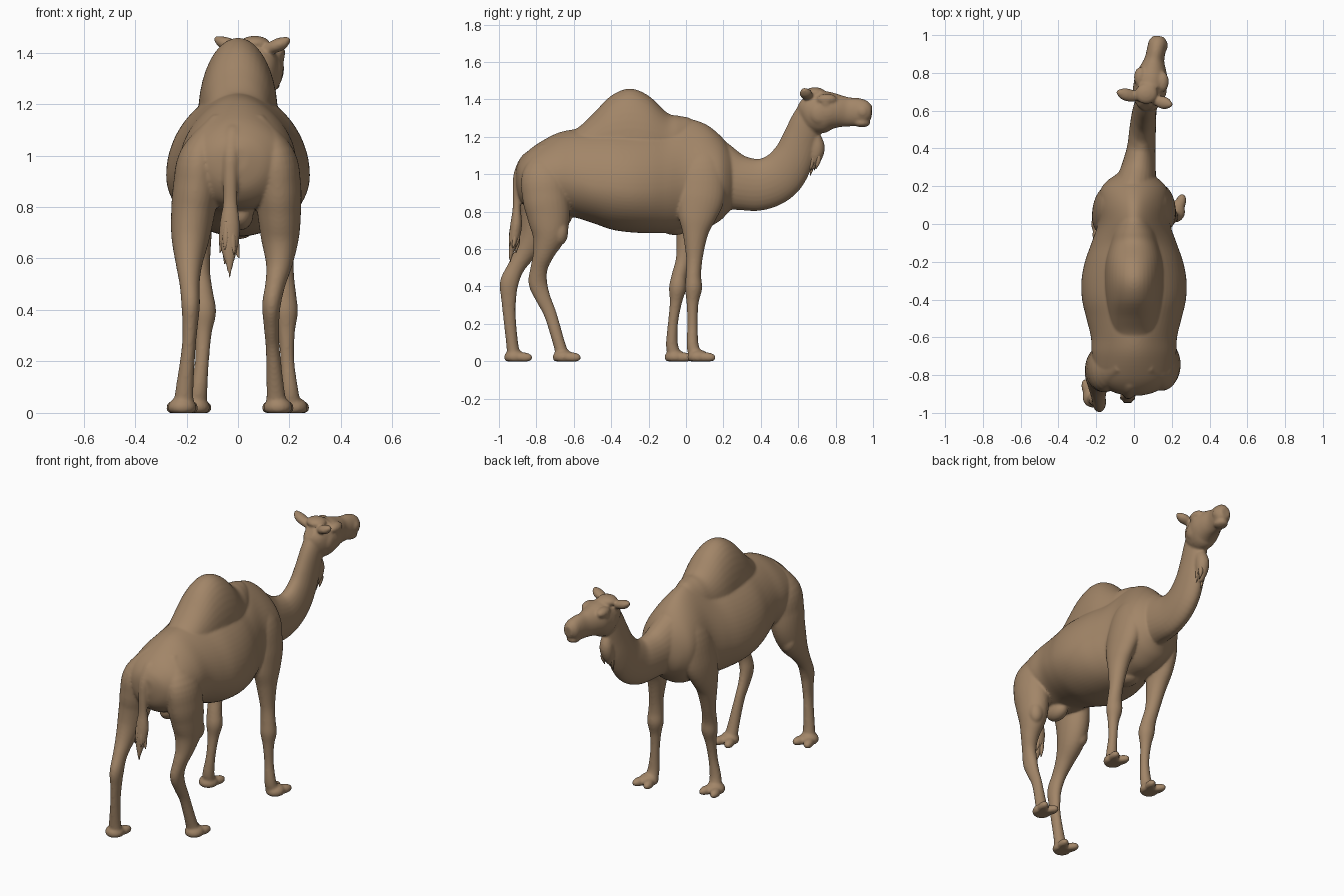
import bpy, bmesh, math, random
from mathutils import Vector, Matrix

random.seed(4)
COAT = bpy.data.materials.new("camel tan coat")
COAT.diffuse_color = (0.36, 0.236, 0.138, 1)
SIDES = 28


def smooth_rows(rows, n=5):
    """Catmull-Rom resampling of rows of numbers."""
    out = []
    for i in range(len(rows) - 1):
        a, b = rows[max(i - 1, 0)], rows[i]
        c, d = rows[i + 1], rows[min(i + 2, len(rows) - 1)]
        for k in range(n):
            t = k / n
            out.append([0.5 * (2 * q + (r - p) * t + (2 * p - 5 * q + 4 * r - s) * t * t
                               + (3 * q - p - 3 * r + s) * t ** 3)
                        for p, q, r, s in zip(a, b, c, d)])
    return out + [list(rows[-1])]


def finish(name, bm):
    bmesh.ops.recalc_face_normals(bm, faces=bm.faces)
    for f in bm.faces:
        f.smooth = True
    me = bpy.data.meshes.new(name)
    bm.to_mesh(me)
    bm.free()
    me.materials.append(COAT)
    ob = bpy.data.objects.new(name, me)
    bpy.context.collection.objects.link(ob)
    return ob


def skin_rings(name, rings):
    bm = bmesh.new()
    loops = [[bm.verts.new(p) for p in ring] for ring in rings]
    for a, b in zip(loops, loops[1:]):
        for i in range(len(a)):
            j = (i + 1) % len(a)
            bm.faces.new((a[i], a[j], b[j], b[i]))
    bm.faces.new(loops[0])
    bm.faces.new(loops[-1])
    return finish(name, bm)


def tube(name, rows, side=(1, 0, 0), sides=SIDES):
    """Loft along rows of (x, y, z, side radius, other radius)."""
    rows = smooth_rows(rows)
    pts = [Vector(r[:3]) for r in rows]
    rings = []
    for i, r in enumerate(rows):
        t = (pts[min(i + 1, len(pts) - 1)] - pts[max(i - 1, 0)]).normalized()
        s = Vector(side)
        s = (s - t * s.dot(t)).normalized()
        u = t.cross(s)
        rings.append([pts[i] + s * max(r[3], .002) * math.cos(a) + u * max(r[4], .002) * math.sin(a)
                      for a in (2 * math.pi * k / sides for k in range(sides))])
    return skin_rings(name, rings)


def blob(name, c, r, yaw=0):
    bm = bmesh.new()
    bmesh.ops.create_uvsphere(bm, u_segments=24, v_segments=14, radius=1)
    bm.transform(Matrix.Translation(c) @ Matrix.Rotation(yaw, 4, 'Z') @ Matrix.Diagonal((*r, 1)))
    for v in bm.verts:
        v.co.z = max(v.co.z, 0)
    return finish(name, bm)


skin = []

# Torso: y, bottom, widest height, top, half width, pinch of the back
TORSO = [(-.908, .94, .99, 1.03, .04, 0), (-.885, .86, .98, 1.08, .12, 0),
         (-.82, .80, .98, 1.145, .195, .1), (-.70, .78, .98, 1.215, .222, .2),
         (-.60, .77, .97, 1.24, .228, .2), (-.50, .74, .94, 1.245, .252, .12),
         (-.40, .705, .93, 1.25, .275, .08), (-.30, .69, .92, 1.25, .278, .08),
         (-.20, .685, .92, 1.25, .26, .1), (-.10, .687, .93, 1.25, .225, .15),
         (0, .70, .95, 1.295, .192, .35), (.10, .71, .97, 1.27, .188, .35),
         (.18, .75, .97, 1.21, .178, .25), (.23, .8, .96, 1.15, .14, .1),
         (.275, .84, .95, 1.09, .08, 0), (.33, .88, .95, 1.03, .05, 0)]
rings = []
for y, zb, zw, zt, w, pinch in smooth_rows(TORSO):
    ring = []
    for k in range(64):
        a = 2 * math.pi * k / 64
        c, s = math.cos(a), math.sin(a)
        ring.append((w * c * (1 - pinch * max(s, 0) ** 2), y, zw + s * ((zt - zw) if s > 0 else (zw - zb))))
    rings.append(ring)
skin.append(skin_rings("torso", rings))

# Hump: y, half width, height above the spine line
HUMP = [(-.63, .08, .07), (-.57, .11, .105), (-.5, .13, .17), (-.4, .148, .27), (-.3, .155, .308),
        (-.2, .15, .27), (-.1, .125, .178), (-.04, .11, .163), (.03, .08, .145), (.09, .05, .08)]
skin.append(tube("hump", [(0, y, 1.15, w, h) for y, w, h in HUMP], sides=40))
skin.append(blob("chest_pad", (0, -.06, .71), (.06, .07, .035)))
skin.append(blob("groin", (.01, -.69, .77), (.05, .08, .06)))

# Neck
skin.append(tube("neck", [(0, .16, .99, .12, .19), (.022, .28, .955, .095, .148), (.038, .4, .945, .076, .138),
                          (.046, .5, .99, .07, .13), (.053, .57, 1.08, .065, .113), (.06, .61, 1.18, .06, .098),
                          (.068, .645, 1.28, .058, .085), (.075, .68, 1.36, .055, .07)]))

# Head, turned slightly to the side
skin.append(tube("head", [(.062, .62, 1.39, .035, .035), (.07, .65, 1.368, .07, .08), (.082, .71, 1.337, .086, .118),
                          (.092, .77, 1.339, .088, .102), (.1, .82, 1.337, .072, .087), (.108, .87, 1.333, .053, .078),
                          (.118, .92, 1.333, .05, .075), (.127, .965, 1.332, .048, .061), (.13, .993, 1.33, .028, .034)]))
skin.append(blob("upper_lip", (.127, .945, 1.335), (.053, .047, .05)))
skin.append(blob("lower_lip", (.124, .94, 1.275), (.04, .046, .024)))
skin.append(blob("crown", (.065, .69, 1.435), (.06, .055, .03)))
for s in (-1, 1):
    skin.append(blob("brow", (.092 + .058 * s, .765 - .012 * s, 1.4), (.034, .055, .03)))
    skin.append(blob("cheek", (.084 + .062 * s, .715, 1.325), (.028, .055, .06)))
    skin.append(blob("eye", (.092 + .074 * s, .76 - .012 * s, 1.38), (.016, .022, .02)))
skin.append(tube("left_ear", [(.03, .67, 1.405, .02, .018), (-.02, .68, 1.425, .033, .026),
                              (-.06, .69, 1.44, .03, .024), (-.09, .70, 1.457, .01, .01)], (0, 1, 0)))
skin.append(tube("right_ear", [(.10, .66, 1.405, .02, .018), (.145, .645, 1.425, .033, .026),
                               (.175, .637, 1.438, .03, .024), (.2, .63, 1.455, .01, .01)], (0, 1, 0)))

# Leg profiles: height, half width, half depth; the paths give x and y
FRONT = [(1.2, .02, .03), (1.05, .06, .11), (.9, .075, .13), (.78, .065, .105), (.68, .055, .068), (.55, .042, .044),
         (.46, .044, .041), (.39, .048, .046), (.31, .033, .032), (.2, .027, .027), (.09, .034, .032), (.03, .04, .036)]
HIND = [(1.15, .02, .04), (1.0, .08, .12), (.88, .09, .125), (.78, .085, .115), (.68, .074, .094), (.58, .052, .058),
        (.5, .039, .046), (.42, .036, .05), (.34, .03, .041), (.25, .027, .034), (.1, .034, .032), (.03, .04, .036)]
LEGS = {
    "front_right": (FRONT, (.06, .12, .14, .158, .165, .175, .182, .185, .188, .192, .2, .205),
                    (.05, .08, .08, .06, .05, .045, .04, .04, .035, .035, .035, .05), (.215, .08)),
    "front_left": (FRONT, (-.06, -.12, -.14, -.158, -.158, -.15, -.14, -.133, -.135, -.14, -.153, -.16),
                   (.05, .08, .07, .04, .015, -.01, -.035, -.045, -.055, -.07, -.075, -.06), (-.165, -.042)),
    "hind_right": (HIND, (.08, .14, .155, .16, .163, .16, .145, .13, .13, .135, .145, .15),
                   (-.74, -.755, -.75, -.735, -.732, -.76, -.785, -.792, -.765, -.725, -.68, -.66), (.155, -.64)),
    "hind_left": (HIND, (-.08, -.145, -.162, -.175, -.185, -.19, -.188, -.184, -.186, -.192, -.207, -.212),
                  (-.74, -.76, -.765, -.77, -.8, -.86, -.91, -.945, -.948, -.945, -.93, -.92), (-.217, -.9))}
for name, (profile, xs, ys, (fx, fy)) in LEGS.items():
    skin.append(tube(name + "_leg", [(x, y, z, rx, ry) for (z, rx, ry), x, y in zip(profile, xs, ys)]))
    # Foot: pad and two splayed toes
    skin.append(blob(name + "_foot_pad", (fx, fy - .015, .022), (.056, .058, .04)))
    for s in (-1, 1):
        skin.append(blob(name + "_toe", (fx + .03 * s, fy + .028, .02), (.029, .053, .028), -.3 * s))
# Bony stifles on the hind legs
skin.append(blob("right_stifle", (.185, -.675, .69), (.045, .045, .07)))
skin.append(blob("left_stifle", (-.2, -.735, .7), (.05, .045, .07)))

# Tail, running out of the rump
skin.append(tube("tail", [(-.015, -.78, 1.12, .03, .02), (-.02, -.85, 1.09, .035, .026), (-.027, -.893, 1.01, .031, .026),
                          (-.03, -.903, .92, .028, .024), (-.03, -.905, .82, .028, .022), (-.032, -.908, .73, .04, .032),
                          (-.034, -.92, .65, .036, .028), (-.033, -.935, .58, .016, .014),
                          (-.032, -.94, .525, .004, .004)], sides=16))

# Throat beard
skin.append(tube("throat_beard", [(.068, .68, 1.22, .028, .03), (.064, .7, 1.15, .04, .042),
                                  (.06, .69, 1.09, .036, .038), (.056, .668, 1.03, .014, .02)], sides=16))

# Fuse the skin parts into one smooth surface
bpy.ops.object.select_all(action='DESELECT')
for ob in skin:
    ob.select_set(True)
bpy.context.view_layer.objects.active = skin[0]
bpy.ops.object.join()
body = bpy.context.view_layer.objects.active
body.name = "camel_body"
rm = body.modifiers.new("fuse", 'REMESH')
rm.mode = 'VOXEL'
rm.voxel_size = .007
rm.use_smooth_shade = True
sm = body.modifiers.new("soften", 'SMOOTH')
sm.factor = .5
sm.iterations = 7

# Loose locks on the tail
for i in range(6):
    a = i * math.tau / 6
    x, y, z = -.033 + .025 * math.cos(a), -.912 + .02 * math.sin(a), random.uniform(.69, .76)
    tube("tail_lock", [(x, y, z, .006, .006), (x * 1.02, y - .005, z - .06, .014, .012),
                       (x + .012 * math.cos(a), y - .015, z - random.uniform(.1, .14), .002, .002)], sides=10)

# Loose locks on the beard
for i in range(6):
    x, y, z = .06 + random.uniform(-.025, .025), random.uniform(.67, .71), random.uniform(1.1, 1.15)
    tube("beard_lock", [(x, y, z, .008, .008), (x, y + .004, z - .05, .014, .014),
                        (x, y - .01, z - random.uniform(.09, .12), .002, .002)], sides=10)
